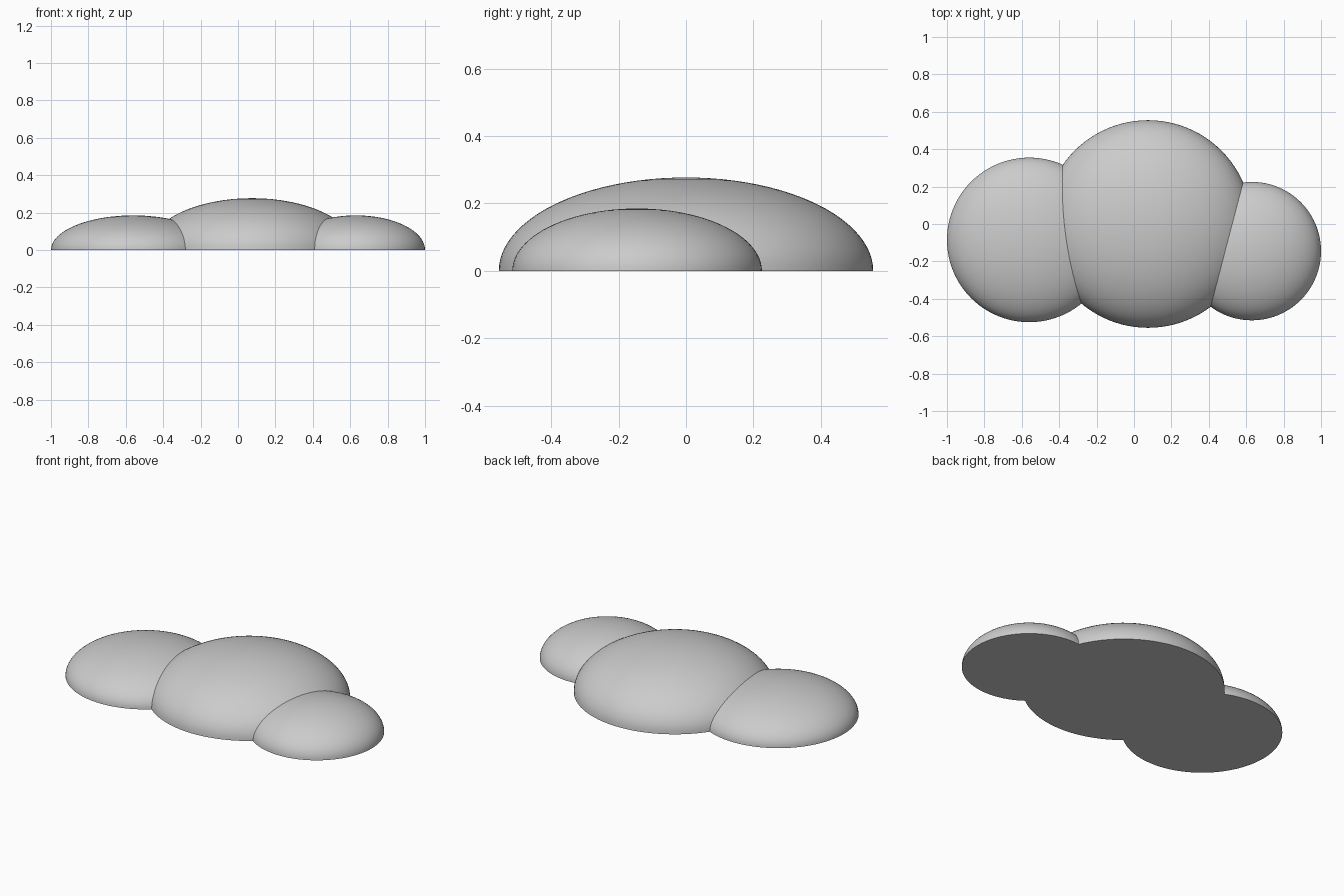
import bpy
import bmesh
import math
from mathutils import Matrix

cube = bpy.data.objects.get("Cube")
if cube:
    bpy.data.objects.remove(cube, do_unlink=True)

grey = bpy.data.materials.new("soft grey")
grey.use_nodes = True
colour = (0.6, 0.6, 0.6, 1)
grey.diffuse_color = colour
grey.node_tree.nodes["Principled BSDF"].inputs["Base Color"].default_value = colour


def ellipsoid(name, x, y, radius, height):
    """Round flattened ball centred on the ground plane."""
    bm = bmesh.new()
    place = Matrix.Translation((x, y, 0)) @ Matrix.Diagonal((radius, radius, height, 1))
    bmesh.ops.create_uvsphere(bm, u_segments=96, v_segments=48, radius=1, matrix=place)
    mesh = bpy.data.meshes.new(name)
    bm.to_mesh(mesh)
    bm.free()
    mesh.materials.append(grey)
    obj = bpy.data.objects.new(name, mesh)
    bpy.context.collection.objects.link(obj)
    return obj


# Three overlapping mounds
body = ellipsoid("mounds", 0.075, 0, 0.555, 0.277)
lobes = [
    ellipsoid("right_mound", -0.56, -0.085, 0.44, 0.185),
    ellipsoid("left_mound", 0.63, -0.145, 0.37, 0.185),
]

# Fuse the side mounds into the middle one
bpy.context.view_layer.objects.active = body
for lobe in lobes:
    fuse = body.modifiers.new("fuse", "BOOLEAN")
    fuse.operation = "UNION"
    fuse.solver = "EXACT"
    fuse.object = lobe
    bpy.ops.object.modifier_apply(modifier=fuse.name)
    bpy.data.objects.remove(lobe, do_unlink=True)

# Slice off everything below ground and close the flat base
bm = bmesh.new()
bm.from_mesh(body.data)
bmesh.ops.bisect_plane(bm, geom=bm.verts[:] + bm.edges[:] + bm.faces[:], dist=1e-5,
                       plane_co=(0, 0, 0), plane_no=(0, 0, 1), clear_inner=True)
rim = [e for e in bm.edges if e.is_boundary]
bmesh.ops.triangle_fill(bm, edges=rim, use_beauty=True, normal=(0, 0, -1))
bmesh.ops.recalc_face_normals(bm, faces=bm.faces[:])
bm.to_mesh(body.data)
bm.free()

# Smooth domes with crisp seams and base edge
bpy.ops.object.select_all(action="DESELECT")
body.select_set(True)
bpy.ops.object.shade_smooth_by_angle(angle=math.radians(25))
